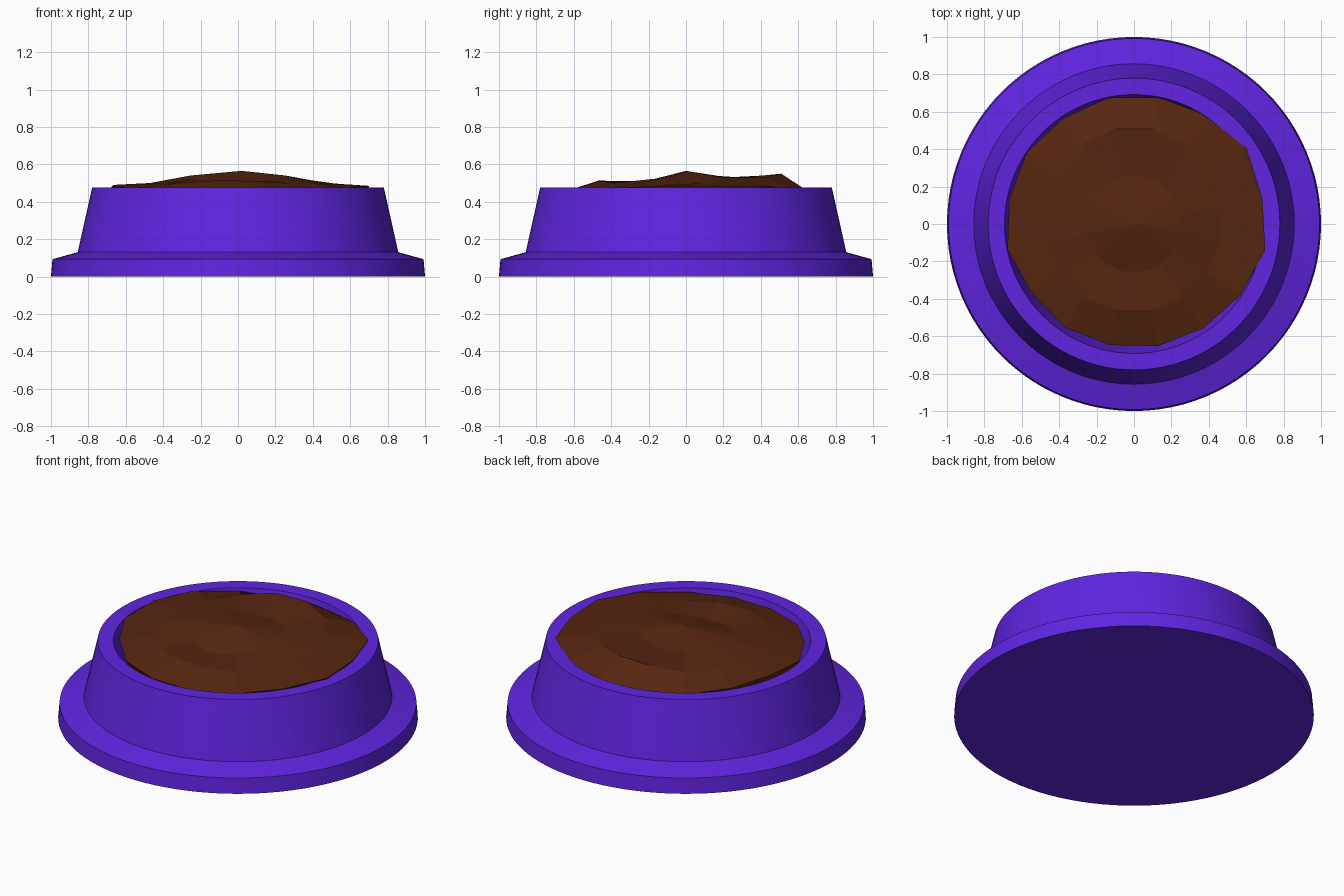
import bpy, bmesh, math

if "Cube" in bpy.data.objects:
    bpy.data.objects.remove(bpy.data.objects["Cube"])


def material(name, rgb):
    m = bpy.data.materials.new(name)
    m.diffuse_color = (*rgb, 1.0)
    m.use_nodes = True
    m.node_tree.nodes["Principled BSDF"].inputs["Base Color"].default_value = m.diffuse_color
    return m


def add_object(name, bm, mat):
    bmesh.ops.recalc_face_normals(bm, faces=bm.faces)
    me = bpy.data.meshes.new(name)
    bm.to_mesh(me)
    bm.free()
    me.materials.append(mat)
    ob = bpy.data.objects.new(name, me)
    bpy.context.collection.objects.link(ob)
    return ob


def skin_rings(bm, rings):
    """Join consecutive rings of points with quads, returns vertex rings."""
    vr = [[bm.verts.new(p) for p in ring] for ring in rings]
    for a, b in zip(vr, vr[1:]):
        n = len(a)
        for i in range(n):
            j = (i + 1) % n
            bm.faces.new((a[i], a[j], b[j], b[i]))
    return vr


purple = material("purple plastic", (0.115, 0.018, 0.75))
brown = material("brown food", (0.095, 0.019, 0.005))

# Bowl: lathed profile with flared foot, sloped wall and hollow inside
profile = [(1.0, 0.0), (0.992, 0.093), (0.857, 0.13), (0.78, 0.475),
           (0.692, 0.475), (0.64, 0.20)]
SEG = 96
rings = [[(r * math.cos(2 * math.pi * i / SEG), r * math.sin(2 * math.pi * i / SEG), z)
          for i in range(SEG)] for r, z in profile]
bm = bmesh.new()
vr = skin_rings(bm, rings)
bm.faces.new(vr[0])
bm.faces.new(vr[-1])
bowl = add_object("bowl", bm, purple)
bpy.context.view_layer.objects.active = bowl
bowl.select_set(True)
bpy.ops.object.shade_smooth_by_angle(angle=math.radians(10))
bowl.select_set(False)

# Food: faceted lumpy mound, 16 sides, heights per ring
N = 16
edge_r = [.70, .725, .70, .69, .69, .68, .69, .68, .69, .66, .665, .66, .665, .67, .685, .715]
edge_z = [.485, .485, .465, .44, .44, .46, .48, .49, .48, .475, .46, .455, .455, .46, .475, .485]
mid_z = [.50, .505, .53, .55, .545, .52, .51, .50, .50, .50, .505, .515, .51, .50, .50, .495]
inner_z = [.54, .54, .53, .525, .525, .53, .54, .54, .54, .525, .51, .497, .497, .51, .525, .54]


def ring(radius, height):
    pts = []
    for k in range(N):
        a = math.radians(11.25 + 22.5 * k)
        pts.append((radius[k] * math.cos(a), radius[k] * math.sin(a), height[k]))
    return pts


mid_r = [0.47 + 0.05 * max(0, math.sin(math.radians(11.25 + 22.5 * k))) for k in range(N)]
bm = bmesh.new()
vr = skin_rings(bm, [ring([r * 0.92 for r in edge_r], [0.36] * N),
                     ring(edge_r, edge_z), ring(mid_r, mid_z), ring([0.26] * N, inner_z)])
tip = bm.verts.new((0.02, 0, 0.565))
for i in range(N):
    bm.faces.new((vr[-1][i], vr[-1][(i + 1) % N], tip))
bm.faces.new(vr[0])
add_object("food_mound", bm, brown)
